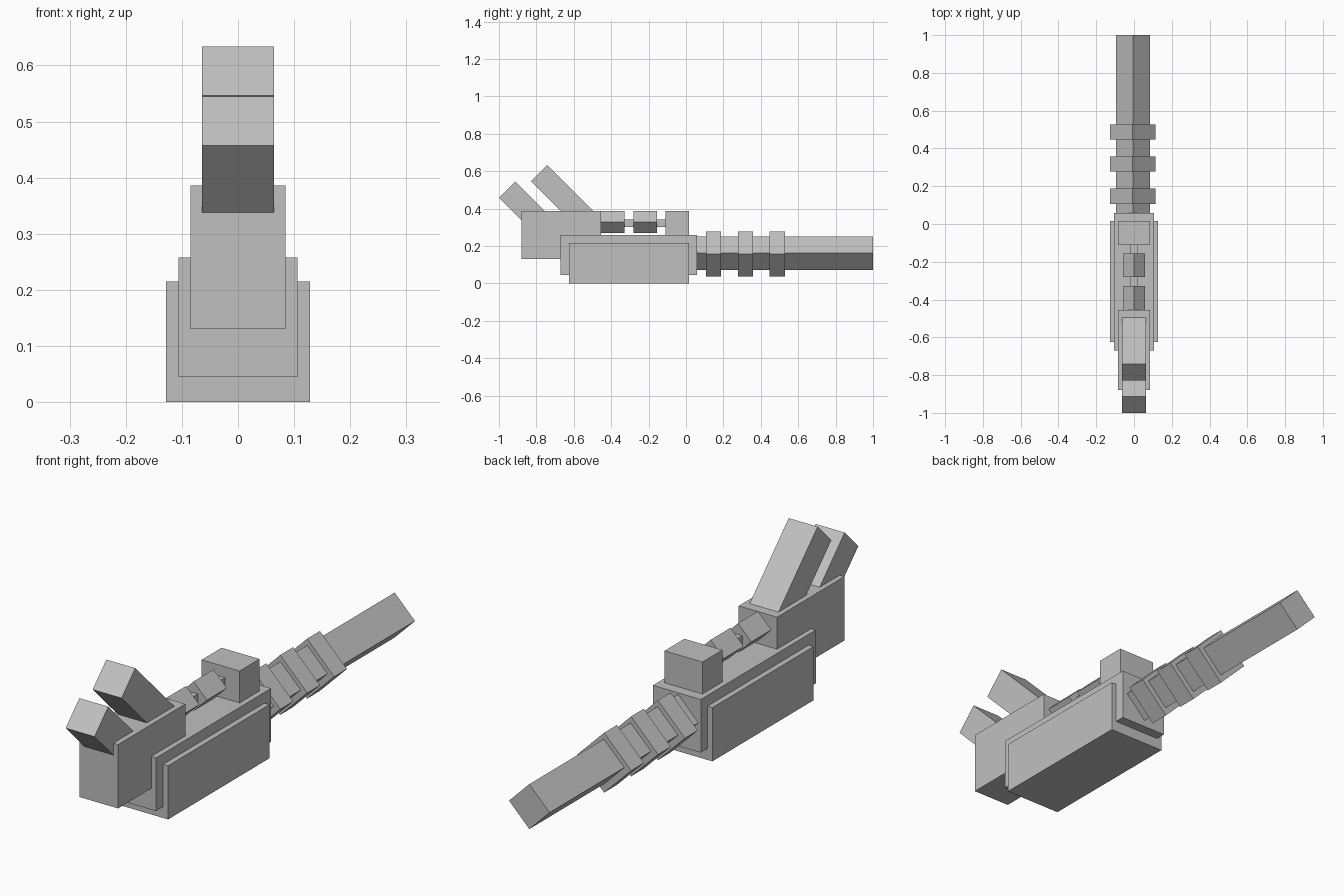
import bpy
from math import pi, sqrt
from mathutils import Vector

cube = bpy.data.objects.get("Cube")
if cube:
    bpy.data.objects.remove(cube, do_unlink=True)

GREY = (0.53, 0.53, 0.53, 1)
grey = bpy.data.materials.new("plain grey")
grey.use_nodes = True
grey.diffuse_color = GREY
grey.node_tree.nodes["Principled BSDF"].inputs["Base Color"].default_value = GREY


def box(name, centre, size, rotation=(0, 0, 0)):
    bpy.ops.mesh.primitive_cube_add(size=1, location=centre, rotation=rotation)
    ob = bpy.context.object
    ob.name = name
    ob.scale = size
    bpy.ops.object.transform_apply(location=False, rotation=False, scale=True)
    ob.data.materials.append(grey)
    return ob


def block(name, half_width, y0, y1, z0, z1):
    """Upright box centred on x = 0."""
    return box(name, (0, (y0 + y1) / 2, (z0 + z1) / 2),
               (2 * half_width, y1 - y0, z1 - z0))


def diamond_bar(name, x, z, half_diagonal, y0, y1):
    """Square bar along y, standing on its edge."""
    side = half_diagonal * sqrt(2)
    return box(name, (x, (y0 + y1) / 2, z), (side, y1 - y0, side), (0, pi / 4, 0))


def prong(name, end_y, end_z, length):
    """Square bar rising towards the front at 45 degrees from inside the rear block."""
    centre = Vector((0, end_y, end_z)) + Vector((0, 1, -1)).normalized() * length / 2
    return box(name, centre, (0.128, length, 0.123), (-pi / 4, 0, 0))


# Stacked body
block("lower_body", 0.128, -0.625, 0.016, 0, 0.215)
block("upper_body", 0.106, -0.67, 0.058, 0.045, 0.258)
block("rear_block", 0.085, -0.88, -0.455, 0.13, 0.386)
block("top_block", 0.084, -0.11, 0.016, 0.25, 0.386)

# Barrel with three collars
diamond_bar("barrel", -0.006, 0.162, 0.09, 0, 1)
for i in range(3):
    start = 0.107 + 0.17 * i
    diamond_bar(f"barrel_collar_{i + 1}", -0.007, 0.158, 0.12, start, start + 0.081)

# Thin rod with two collars
block("top_rod", 0.019, -0.47, -0.1, 0.302, 0.342)
for i, start in enumerate((-0.455, -0.281)):
    diamond_bar(f"rod_collar_{i + 1}", 0, 0.328, 0.059, start, start + 0.126)

# Slanted prongs
prong("front_prong", -0.956, 0.501, 0.4)
prong("rear_prong", -0.785, 0.59, 0.385)
